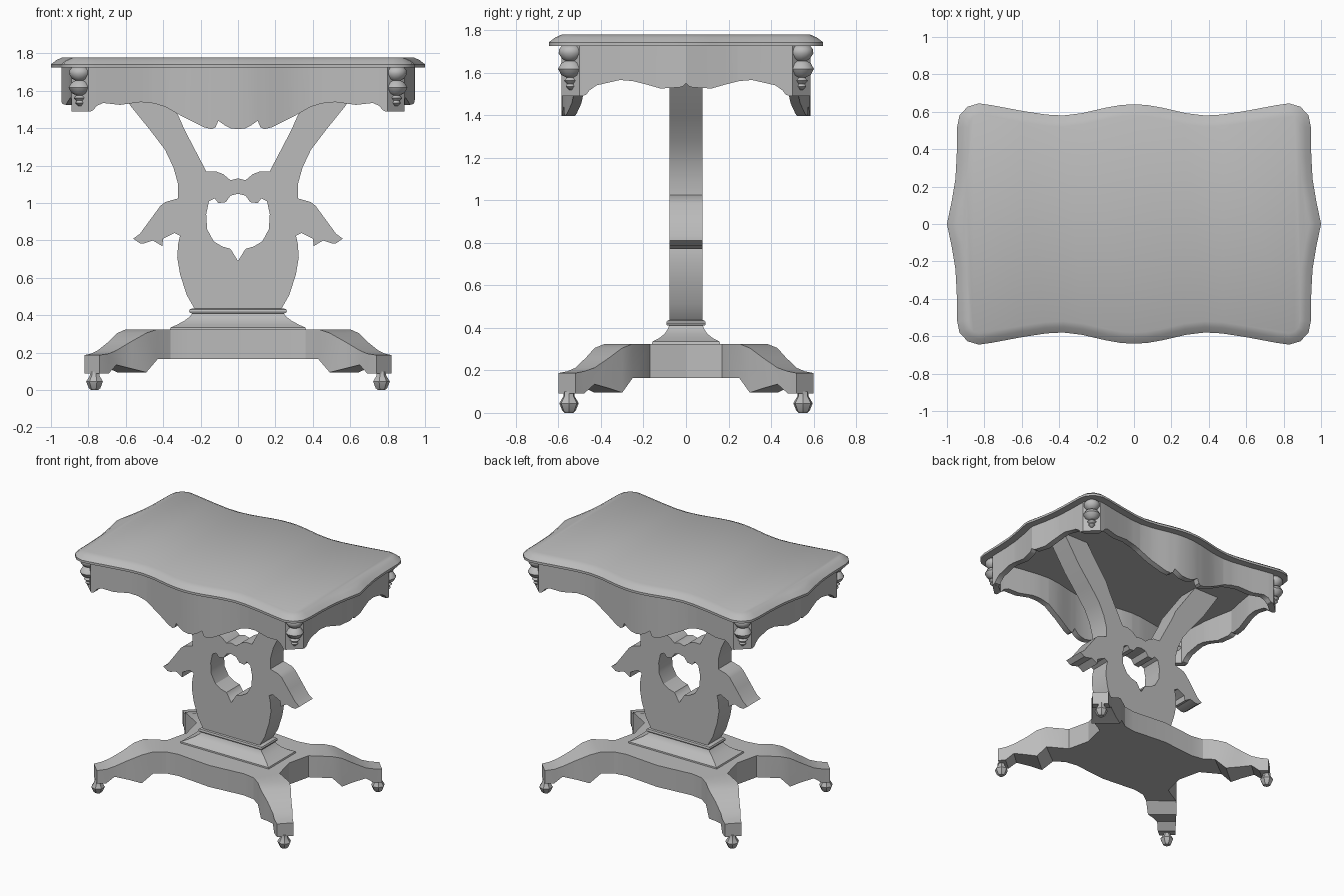
import bpy, bmesh, math

default = bpy.data.objects.get("Cube")
if default:
    bpy.data.objects.remove(default, do_unlink=True)

GREY = (0.5, 0.5, 0.5, 1)
material = bpy.data.materials.new("plain grey")
material.use_nodes = True
material.diffuse_color = GREY
material.node_tree.nodes["Principled BSDF"].inputs["Base Color"].default_value = GREY


def loft(name, rings, mirror="", angle=32):
    """Skin a list of equal-length rings, cap both ends, mirror if asked."""
    bm = bmesh.new()
    loops = [[bm.verts.new(p) for p in ring] for ring in rings]
    n = len(loops[0])
    for a, b in zip(loops, loops[1:]):
        for i in range(n):
            j = (i + 1) % n
            bm.faces.new((a[i], a[j], b[j], b[i]))
    bm.faces.new(loops[0][::-1])
    bm.faces.new(loops[-1])
    bmesh.ops.recalc_face_normals(bm, faces=bm.faces)
    # faces lying on the mirror plane would end up inside the part
    inner = [f for f in bm.faces if all(abs(v.co.x) < 1e-5 for v in f.verts)]
    if "X" in mirror and inner:
        bmesh.ops.delete(bm, geom=inner, context='FACES')
    for f in bm.faces:
        f.smooth = True
    for e in bm.edges:
        e.smooth = e.calc_face_angle(0) < math.radians(angle)
    mesh = bpy.data.meshes.new(name)
    bm.to_mesh(mesh)
    bm.free()
    mesh.materials.append(material)
    obj = bpy.data.objects.new(name, mesh)
    bpy.context.collection.objects.link(obj)
    if mirror:
        mod = obj.modifiers.new("Mirror", 'MIRROR')
        mod.use_axis = ("X" in mirror, "Y" in mirror, False)
    return obj


def whole(quarter):
    """Complete a closed outline from its quarter, +x axis to +y axis."""
    half = quarter + [(-x, y) for x, y in quarter[-2::-1]]
    return half + [(x, -y) for x, y in half[-2:0:-1]]


def inset(outline, d):
    """Offset an anticlockwise outline inwards."""
    result = []
    for i, (x, y) in enumerate(outline):
        (ax, ay), (bx, by) = outline[i - 1], outline[(i + 1) % len(outline)]
        length = math.hypot(bx - ax, by - ay)
        result.append((x - d * (by - ay) / length, y + d * (bx - ax) / length))
    return result


def at_height(outline, z):
    return [(x, y, z) for x, y in outline]


def lookup(table, t):
    """Linear interpolation in a list of rising (t, value) pairs."""
    for (a, u), (b, v) in zip(table, table[1:]):
        if t <= b:
            return u + (v - u) * (t - a) / (b - a)
    return table[-1][1]


def lathe(name, profile, cx, cy, sides, angle):
    rings = [[(cx + r * math.cos(math.tau * i / sides),
               cy + r * math.sin(math.tau * i / sides), z) for i in range(sides)]
             for r, z in profile]
    return loft(name, rings, "XY", angle)


# Table top with a wavy outline and a rounded-over rim
side_edge = [(1, 0), (.975, .12), (.955, .24), (.948, .36), (.945, .52)]
corner = [(.933, .58), (.89, .627)]
long_edge = [(.83, .645), (.76, .635), (.6, .605), (.47, .585), (.38, .58),
             (.28, .592), (.15, .622), (.07, .636), (0, .64)]
outline = whole(side_edge + corner + long_edge)
loft("table_top", [at_height(inset(outline, d), z) for d, z in
                   ((0, 1.725), (0, 1.742), (.03, 1.765), (.06, 1.778))], angle=42)

# Scalloped apron rails that follow the outline
TOP, GAP, THICK = 1.726, .055, .045
front_scallop = [(0, 1.395), (.04, 1.4), (.07, 1.415), (.105, 1.44), (.12, 1.405),
                 (.14, 1.395), (.18, 1.405), (.23, 1.43), (.31, 1.47), (.39, 1.515),
                 (.45, 1.533), (.52, 1.54), (.63, 1.525), (.72, 1.535), (.755, 1.52),
                 (.775, 1.495), (.79, 1.49)]
side_scallop = [(0, 1.55), (.015, 1.535), (.03, 1.53), (.12, 1.525), (.19, 1.545),
                (.25, 1.56), (.31, 1.565), (.42, 1.54), (.455, 1.515), (.47, 1.495),
                (.49, 1.49)]
front_bulge = [(x, y - GAP) for x, y in reversed(long_edge)]
side_bulge = [(y, x - GAP) for x, y in side_edge]


def apron(name, scallop, bulge, swap):
    stations = sorted({t for t, _ in scallop} |
                      {t for t, _ in bulge if t < scallop[-1][0]})
    rings = []
    for t in stations:
        out, low = lookup(bulge, t), lookup(scallop, t)
        section = [(out, TOP), (out, low), (out - THICK, low), (out - THICK, TOP)]
        rings.append([(o, t, z) if swap else (t, o, z) for o, z in section])
    loft(name, rings, "XY")


apron("long_apron", front_scallop, front_bulge, False)
apron("short_apron", side_scallop, side_bulge, True)

# Chamfered corner blocks with turned drops
block = [(.89, .485), (.89, .5), (.8, .585), (.785, .583), (.785, .535), (.845, .485)]
loft("corner_block", [at_height(block, z) for z in (1.49, TOP)], "XY")
lathe("corner_drop", [(.042, TOP), (.056, 1.71), (.058, 1.69), (.042, 1.665),
                      (.025, 1.655), (.045, 1.645), (.061, 1.617), (.045, 1.588),
                      (.018, 1.576), (.033, 1.562), (.018, 1.547), (.024, 1.535),
                      (.008, 1.518)], .845, .542, 14, 50)

# Lyre-shaped pedestal, half profile including the heart opening
outer = [(0, .425), (.22, .425), (.235, .44), (.275, .51), (.31, .62), (.325, .71),
         (.32, .78), (.31, .825)]
wing = [(.34, .84), (.4, .81), (.405, .77), (.455, .8), (.5, .785), (.525, .785),
        (.56, .81), (.525, .835), (.47, .91), (.415, .985), (.39, 1.005), (.32, 1.025)]
arm = [(.32, 1.1), (.345, 1.19), (.39, 1.285), (.47, 1.39), (.575, 1.52), (.71, TOP),
       (.5, TOP), (.32, 1.47), (.285, 1.39), (.17, 1.17), (.12, 1.17), (.08, 1.155),
       (.04, 1.122), (0, 1.132)]
heart = [(0, 1.05), (.04, 1.04), (.065, 1.005), (.105, 1), (.125, 1.025), (.155, 1.01),
         (.17, .94), (.165, .86), (.13, .795), (.085, .768), (.04, .755), (0, .69)]
lyre = outer + wing + arm + heart
loft("lyre_pedestal", [[(x, y, z) for x, z in lyre] for y in (-.078, .078)], "X", 25)

# Moulded plinth under the pedestal
plinth = [(.365, .16, .32), (.36, .158, .335), (.325, .128, .35), (.285, .1, .372),
          (.255, .085, .395), (.245, .08, .41), (.257, .09, .412), (.262, .093, .422),
          (.257, .09, .432), (.245, .08, .436)]
loft("plinth", [at_height([(x, y), (-x, y), (-x, -y), (x, -y)], z)
                for x, y, z in plinth])

# Base platform
base = whole([(.42, 0), (.46, .17), (.36, .33), (.27, .315), (0, .34)])
loft("base_platform", [at_height(base, z) for z in (.165, .325)], angle=25)

# Splayed legs: inner edge, outer edge, upper and lower height at each station
leg = [((.36, .33), (.46, .17), .325, .165),
       ((.43, .38), (.6, .25), .325, .165),
       ((.49, .43), (.645, .3), .305, .095),
       ((.57, .47), (.69, .36), .26, .115),
       ((.65, .52), (.75, .43), .212, .135),
       ((.69, .56), (.785, .48), .195, .09),
       ((.74, .6), (.82, .52), .187, .09)]
loft("leg", [[(*f, hi), (*s, hi), (*s, lo), (*f, lo)] for f, s, hi, lo in leg], "XY")

# Faceted feet
lathe("foot", [(.02, 0), (.032, .01), (.047, .045), (.026, .08), (.026, .1)],
      .765, .55, 7, 30)
